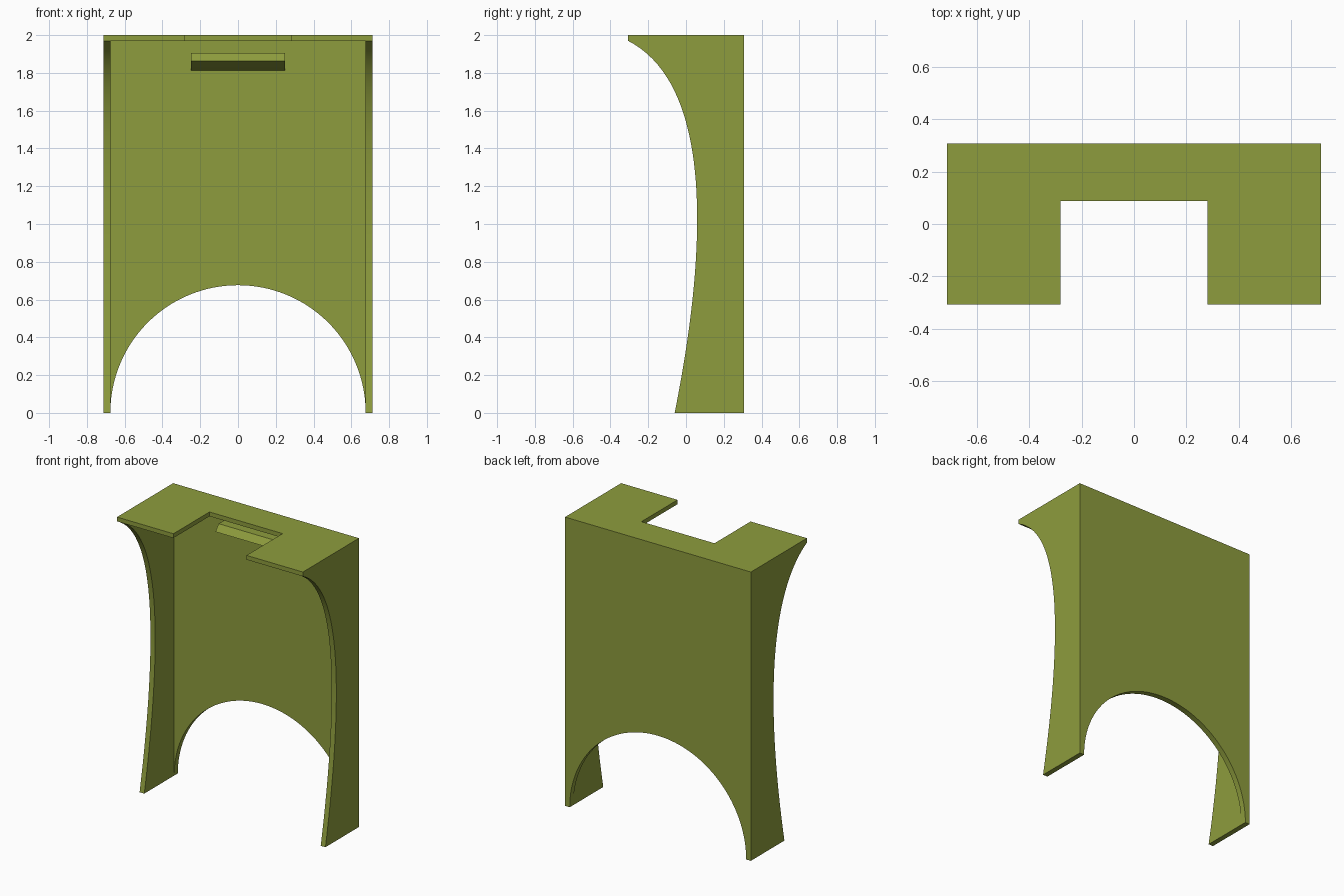
import bpy, bmesh, math
from mathutils import Vector

if "Cube" in bpy.data.objects:
    bpy.data.objects.remove(bpy.data.objects["Cube"])

W, D, H = 0.712, 0.307, 2.0      # half width, half depth, height
T = 0.036                        # side thickness
WALL_Y = 0.267                   # front face of the back wall
TOP_Z = 1.97                     # underside of the top plate

olive = bpy.data.materials.new("olive green")
olive.diffuse_color = (0.27, 0.335, 0.047, 1)
olive.use_nodes = True
olive.node_tree.nodes["Principled BSDF"].inputs["Base Color"].default_value = olive.diffuse_color


def prism(name, outline, offset):
    """Extrude a closed 3D outline along an offset vector."""
    bm = bmesh.new()
    face = bm.faces.new([bm.verts.new(p) for p in outline])
    ext = bmesh.ops.extrude_face_region(bm, geom=[face])
    bmesh.ops.translate(bm, vec=Vector(offset),
                        verts=[v for v in ext["geom"] if isinstance(v, bmesh.types.BMVert)])
    bmesh.ops.recalc_face_normals(bm, faces=bm.faces)
    mesh = bpy.data.meshes.new(name)
    bm.to_mesh(mesh)
    bm.free()
    mesh.materials.append(olive)
    obj = bpy.data.objects.new(name, mesh)
    bpy.context.collection.objects.link(obj)
    return obj


def bezier(p0, p1, p2, p3, n):
    pts = [Vector(p) for p in (p0, p1, p2, p3)]
    for i in range(n + 1):
        t = i / n
        s = 1 - t
        yield pts[0]*s**3 + pts[1]*3*s*s*t + pts[2]*3*s*t*t + pts[3]*t**3


# Back wall with a semicircular arch cut from the bottom
R = W - T
arch = [(R * math.cos(math.pi * i / 64), D, R * math.sin(math.pi * i / 64)) for i in range(65)]
wall = prism("back_wall", [(W, D, 0)] + arch + [(-W, D, 0), (-W, D, H), (W, D, H)],
             (0, WALL_Y - D, 0))

# Side panels with a curved front edge
curve = list(bezier((-D, TOP_Z), (0.18, 1.72), (0.09, 0.75), (-0.06, 0), 40))
side_yz = [(D, H), (-D, H)] + [tuple(p) for p in curve] + [(D, 0)]
parts = [prism(name, [(x, y, z) for y, z in side_yz], (T, 0, 0))
         for name, x in (("left_side", -W), ("right_side", W - T))]

# Top plate with a rectangular notch at the front
N, NY = 0.28, 0.088
top = [(-W, D), (-W, -D), (-N, -D), (-N, NY), (N, NY), (N, -D), (W, -D), (W, D)]
parts.append(prism("top_plate", [(x, y, TOP_Z) for x, y in top], (0, 0, H - TOP_Z)))

# Catch ridge below the notch
ridge = [(WALL_Y + 0.02, 1.905), (0.145, 1.905), (0.11, 1.862), (WALL_Y, 1.812), (WALL_Y + 0.02, 1.812)]
parts.append(prism("catch_ridge", [(-0.25, y, z) for y, z in ridge], (0.5, 0, 0)))

# Merge everything into one solid shell
bpy.context.view_layer.objects.active = wall
for part in parts:
    mod = wall.modifiers.new("union", 'BOOLEAN')
    mod.operation, mod.solver, mod.object = 'UNION', 'EXACT', part
    bpy.ops.object.modifier_apply(modifier=mod.name)
    bpy.data.objects.remove(part)
wall.name = "bracket_shell"

# Smooth the curves, keep the corners sharp
wall.select_set(True)
bpy.ops.object.shade_smooth_by_angle(angle=math.radians(20))
